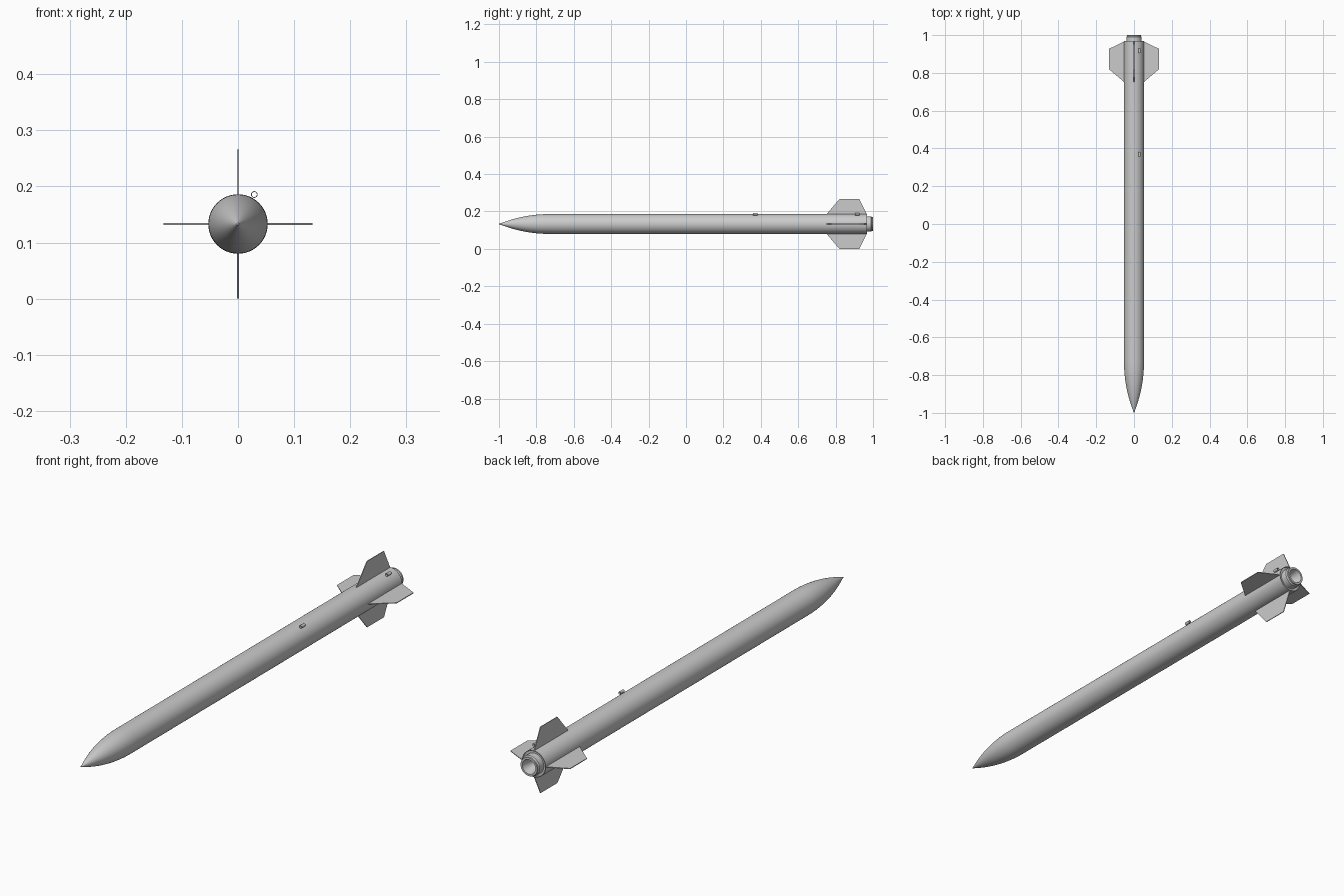
import bpy, bmesh, math
from mathutils import Matrix

if "Cube" in bpy.data.objects:
    bpy.data.objects.remove(bpy.data.objects["Cube"])

CZ = 0.133      # height of the rocket axis
R = 0.053       # body radius


def finish(name, bm, smooth=True):
    bmesh.ops.recalc_face_normals(bm, faces=bm.faces)
    me = bpy.data.meshes.new(name)
    bm.to_mesh(me)
    bm.free()
    ob = bpy.data.objects.new(name, me)
    bpy.context.collection.objects.link(ob)
    if smooth:
        bpy.ops.object.select_all(action='DESELECT')
        ob.select_set(True)
        bpy.context.view_layer.objects.active = ob
        bpy.ops.object.shade_smooth_by_angle(angle=math.radians(30))
    return ob


def lathe(name, profile, n=64, x=0.0, z=CZ, closed=False):
    """Revolve (radius, y) points around an axis parallel to y."""
    bm = bmesh.new()
    rings = []
    for r, y in profile:
        if r == 0:
            rings.append([bm.verts.new((x, y, z))] * n)
        else:
            rings.append([bm.verts.new((x + r * math.cos(2 * math.pi * i / n), y,
                                        z + r * math.sin(2 * math.pi * i / n)))
                          for i in range(n)])
    pairs = list(zip(rings, rings[1:]))
    if closed:
        pairs.append((rings[-1], rings[0]))
    for a, b in pairs:
        for i in range(n):
            j = (i + 1) % n
            bm.faces.new(list(dict.fromkeys((a[i], a[j], b[j], b[i]))))
    return finish(name, bm)


# Nose cone: tangent ogive
L, y_join = 0.27, -0.73
rho = (R * R + L * L) / (2 * R)
nose = [(0, -1.0), (0.002, -0.9985)]
for k in range(1, 21):
    d = L * k / 20
    nose.append((math.sqrt(rho ** 2 - (L - d) ** 2) + R - rho, -1.0 + d))
lathe("nose_cone", nose)

# Body tube, with its tail rim closing onto the motor
lathe("body_tube", [(R, y_join), (R, 0.968), (0.050, 0.968), (0.050, 0.963), (0.036, 0.963)])

# Motor housing with bevelled lip and tapering nozzle bore
lathe("motor_nozzle", [(0.041, 0.955), (0.041, 0.990), (0.037, 0.994), (0.037, 1.0),
                       (0.029, 1.0), (0.026, 0.985), (0.015, 0.945), (0, 0.945)])

# Four clipped fins
fin_profile = [(0.050, 0.752), (R, 0.752), (0.133, 0.820),
               (0.133, 0.927), (R, 0.966), (0.050, 0.966)]
for k, side in enumerate(("right", "top", "left", "bottom")):
    bm = bmesh.new()
    face = bm.faces.new([bm.verts.new((r, y, -0.0015)) for r, y in fin_profile])
    ext = bmesh.ops.extrude_face_region(bm, geom=[face])
    bmesh.ops.translate(bm, vec=(0, 0, 0.003),
                        verts=[v for v in ext["geom"] if isinstance(v, bmesh.types.BMVert)])
    M = Matrix.Translation((0, 0, CZ)) @ Matrix.Rotation(-k * math.pi / 2, 4, 'Y')
    bmesh.ops.transform(bm, matrix=M, verts=bm.verts)
    finish("fin_" + side, bm, smooth=False)

# Two hollow launch lugs beside the top fin
for name, y in (("launch_lug_front", 0.357), ("launch_lug_rear", 0.904)):
    lathe(name, [(0.006, y), (0.006, y + 0.024), (0.0045, y + 0.024), (0.0045, y)],
          n=24, x=0.029, z=CZ + 0.0525, closed=True)
